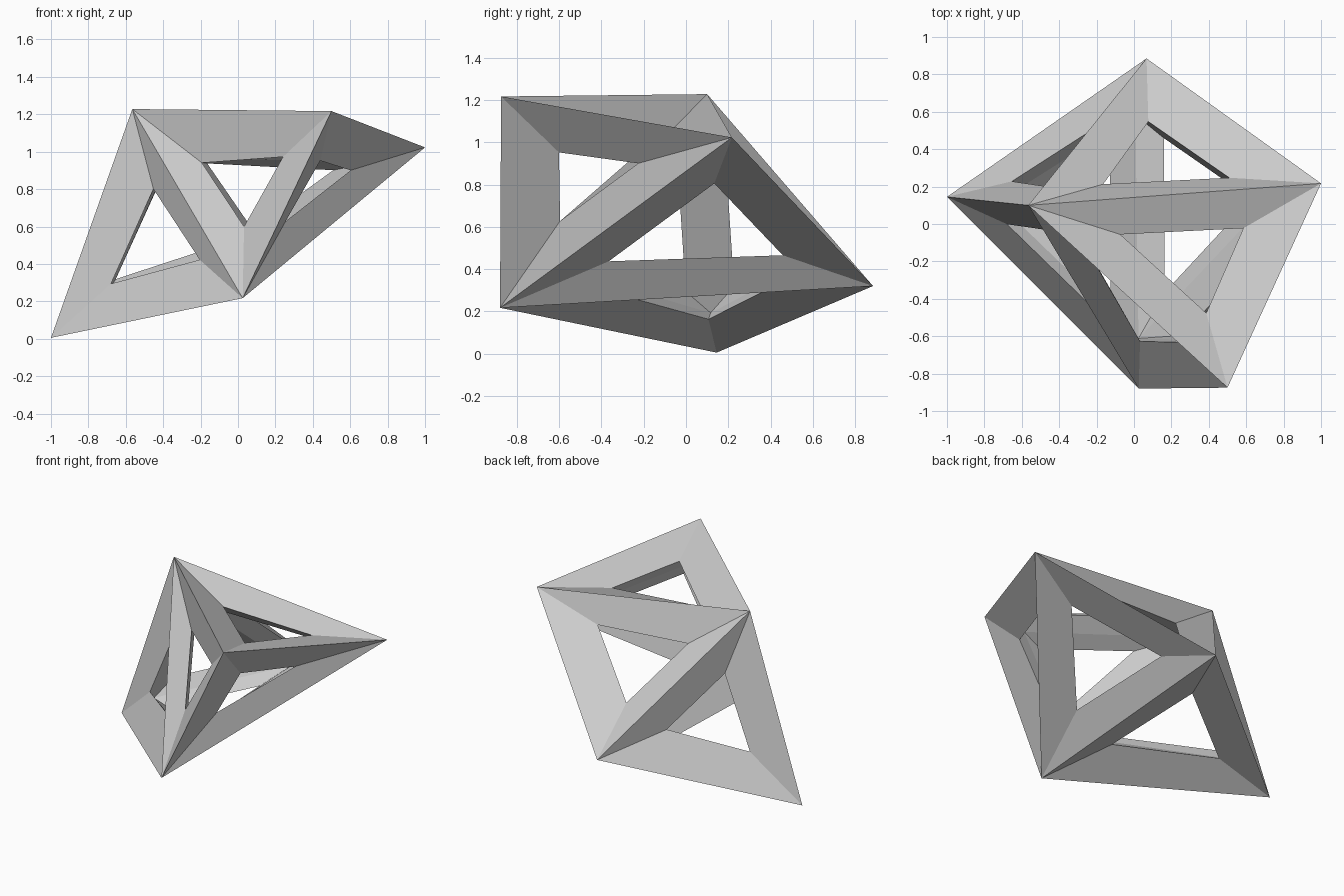
import bpy, bmesh, math

if "Cube" in bpy.data.objects:
    bpy.data.objects.remove(bpy.data.objects["Cube"])

# Corners of the irregular eight-faced solid
PTS = dict(A=(-1, .145, .005), B=(-.565, .10, 1.228), C=(.025, -.88, .217),
           D=(.5, -.875, 1.217), E=(1, .217, 1.023), F=(.067, .885, .32))
FACES = "ABC BCD BDE BEF ABF ACF CEF CDE".split()
INSET, DEPTH = .165, .33        # bar half width, bar thickness

# Solid cage, used only to get outward faces and corner normals
cage = bmesh.new()
cv = {k: cage.verts.new(p) for k, p in PTS.items()}
for f in FACES:
    cage.faces.new([cv[k] for k in f])
bmesh.ops.recalc_face_normals(cage, faces=cage.faces[:])
cage.normal_update()
cage.verts.index_update()

# Open frame: each edge becomes a four-sided bar
bm = bmesh.new()
outer = [bm.verts.new(v.co) for v in cage.verts]
inner = [bm.verts.new(v.co - v.normal * DEPTH) for v in cage.verts]

for f in cage.faces:
    vs = list(f.verts)
    n = len(vs)
    mid = []
    for i, v in enumerate(vs):
        to_prev = (vs[i - 1].co - v.co).normalized()
        to_next = (vs[(i + 1) % n].co - v.co).normalized()
        half = to_prev.angle(to_next) / 2
        bis = (to_prev + to_next).normalized()
        mid.append(bm.verts.new(v.co + bis * INSET / math.sin(half)
                                - v.normal * DEPTH / 2))
    for i in range(n):
        j = (i + 1) % n
        a, b = vs[i].index, vs[j].index
        bm.faces.new((outer[a], outer[b], mid[j], mid[i]))
        bm.faces.new((mid[i], mid[j], inner[b], inner[a]))

me = bpy.data.meshes.new("triangular_frame")
bm.to_mesh(me)
bm.free()
cage.free()
ob = bpy.data.objects.new("triangular_frame", me)
bpy.context.collection.objects.link(ob)
